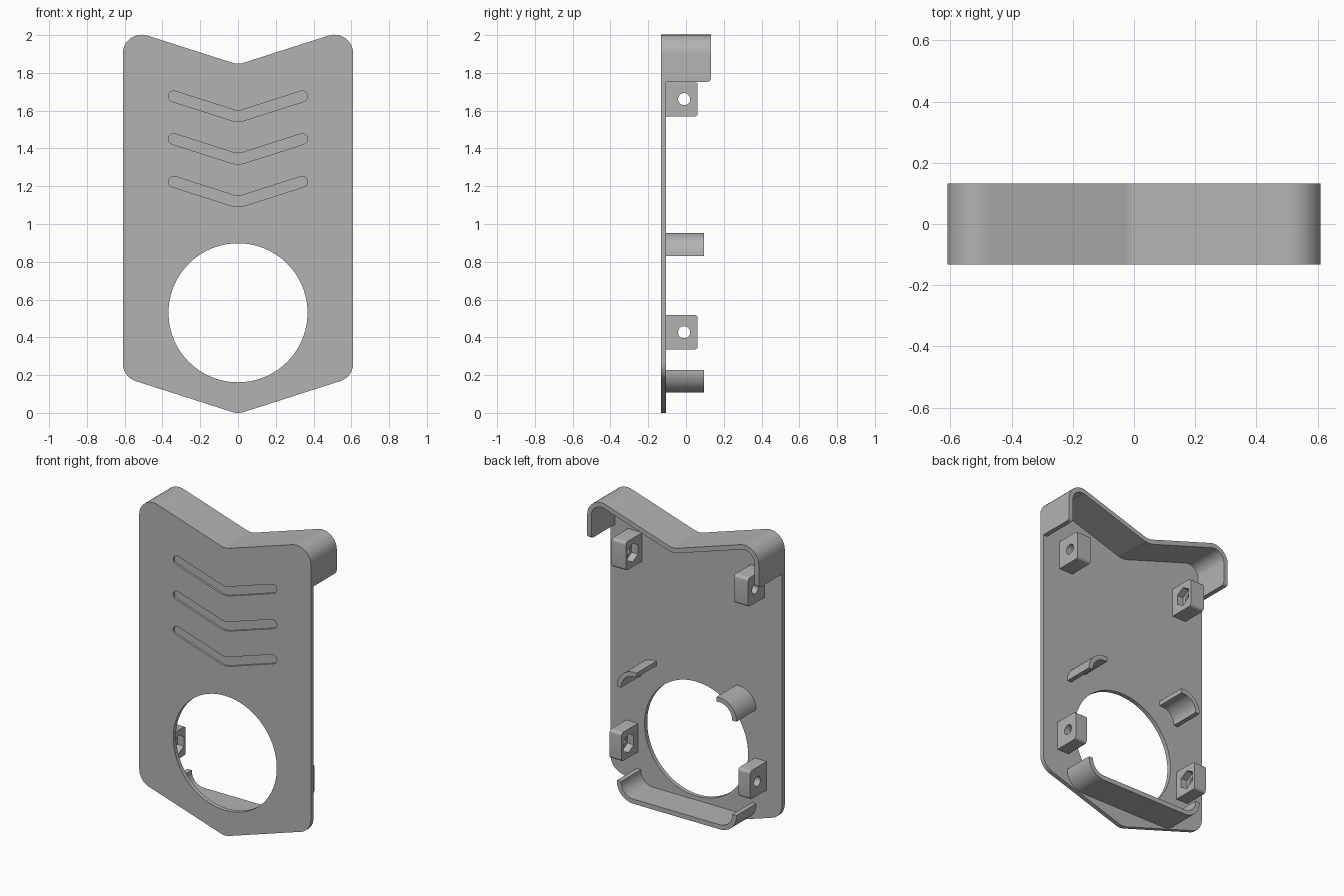
import bpy, bmesh, math
from mathutils import Vector

if "Cube" in bpy.data.objects:
    bpy.data.objects.remove(bpy.data.objects["Cube"])

grey = bpy.data.materials.new("plain_grey")
grey.use_nodes = True
colour = (0.45, 0.45, 0.45, 1)
grey.diffuse_color = colour
grey.node_tree.nodes["Principled BSDF"].inputs["Base Color"].default_value = colour

FRONT, BACK, RIM = -0.132, -0.105, 0.132
SLOPE = 0.32
HALF = 0.61


def rounded(corners, closed=True, steps=10):
    """Fillet each (u, v, radius) corner of a polygon or open path."""
    out, n = [], len(corners)
    for i, (u, v, r) in enumerate(corners):
        p = Vector((u, v))
        if r == 0 or (not closed and i in (0, n - 1)):
            out.append(p)
            continue
        a = (Vector(corners[i - 1][:2]) - p).normalized()
        b = (Vector(corners[(i + 1) % n][:2]) - p).normalized()
        half = a.angle(b) / 2
        t = r / math.tan(half)
        c = p + (a + b).normalized() * r / math.sin(half)
        v0, v1 = p + a * t - c, p + b * t - c
        out += [c + v0.lerp(v1, k / steps).normalized() * r for k in range(steps + 1)]
    return out


def ribbon(path, lo, hi, caps=False):
    """Outline of a strip along a path, between two offsets to its left."""
    left, right = [], []
    for i, p in enumerate(path):
        d = (path[min(i + 1, len(path) - 1)] - path[max(i - 1, 0)]).normalized()
        n = Vector((-d.y, d.x))
        if caps and i in (0, len(path) - 1):
            sign = -1 if i == 0 else 1
            arc = [math.pi / 2 * k / 6 for k in range(7)]
            lefts = [p + n * hi * math.cos(a) + d * sign * hi * math.sin(a) for a in arc]
            rights = [p - n * hi * math.cos(a) + d * sign * hi * math.sin(a) for a in arc[:-1]]
            left += lefts[::sign]
            right += rights[::sign]
        else:
            left.append(p + n * hi)
            right.append(p + n * lo)
    return left + right[::-1]


def prism(name, outline, lo, hi, axis="y"):
    """Extrude an outline along y (outline is x, z) or x (outline is y, z)."""
    bm = bmesh.new()
    place = (lambda p: (p[0], lo, p[1])) if axis == "y" else (lambda p: (lo, p[0], p[1]))
    face = bm.faces.new([bm.verts.new(place(p)) for p in outline])
    grown = bmesh.ops.extrude_face_region(bm, geom=[face])["geom"]
    move = Vector((0, hi - lo, 0)) if axis == "y" else Vector((hi - lo, 0, 0))
    bmesh.ops.translate(bm, vec=move, verts=[g for g in grown if isinstance(g, bmesh.types.BMVert)])
    bmesh.ops.recalc_face_normals(bm, faces=bm.faces)
    mesh = bpy.data.meshes.new(name)
    bm.to_mesh(mesh)
    bm.free()
    mesh.materials.append(grey)
    obj = bpy.data.objects.new(name, mesh)
    bpy.context.collection.objects.link(obj)
    return obj


def cut(obj, cutter):
    mod = obj.modifiers.new("cut", "BOOLEAN")
    mod.operation, mod.solver, mod.object = "DIFFERENCE", "EXACT", cutter
    bpy.context.view_layer.objects.active = obj
    bpy.ops.object.modifier_apply(modifier=mod.name)
    bpy.data.objects.remove(cutter)


def ring(u, v, r, n):
    """Regular polygon with a corner at the top."""
    angles = [math.tau * k / n for k in range(n)]
    return [(u + r * math.sin(a), v + r * math.cos(a)) for a in angles]


# Front plate with notched top and pointed bottom
rise = SLOPE * HALF
low, high = -0.005, 1.844
plate = prism("front_plate", rounded([
    (0, low, 0.1), (HALF, low + rise, 0.1), (HALF, high + rise, 0.1),
    (0, high, 0.1), (-HALF, high + rise, 0.1), (-HALF, low + rise, 0.1)]), FRONT, BACK)

# Round opening and shallow chevron grooves
cut(plate, prism("opening_cutter", ring(0, 0.53, 0.368, 96), -0.3, 0.1))
for i in range(3):
    z = 1.567 - 0.226 * i
    end = 0.34
    path = rounded([(-end, z + SLOPE * end, 0), (0, z, 0.1), (end, z + SLOPE * end, 0)], False)
    cut(plate, prism("groove_cutter", ribbon(path, -0.0285, 0.0285, True), -0.3, FRONT + 0.013))

# Top rim running down both sides
rim_foot = 1.753
path = rounded([(HALF, rim_foot, 0), (HALF, high + rise, 0.1), (0, high, 0.1),
                (-HALF, high + rise, 0.1), (-HALF, rim_foot, 0)], False)
rim = prism("top_rim", ribbon(path, 0, 0.03), BACK, RIM)
bm = bmesh.new()
bm.from_mesh(rim.data)
feet = [e for e in bm.edges
        if all(v.co.y > RIM - 0.001 and v.co.z < rim_foot + 0.001 for v in e.verts)]
bmesh.ops.bevel(bm, geom=feet, offset=0.018, segments=5, profile=0.5, affect="EDGES")
bm.to_mesh(rim.data)
bm.free()

# Mounting lugs: round hole right through, hexagonal nut pocket on the inner side
for level, z, inner, outer in (("upper", 1.661, 0.385, 0.485), ("lower", 0.427, 0.415, 0.5)):
    for side, s in (("left", 1), ("right", -1)):
        h, back = 0.092, 0.062
        lug = prism(f"{level}_{side}_lug", rounded([
            (BACK, z - h, 0), (back, z - h, 0.018), (back, z + h, 0.018), (BACK, z + h, 0)],
            steps=5), s * inner, s * outer, "x")
        cut(lug, prism("hole_cutter", ring(-0.01, z, 0.032, 32), s * 0.3, s * 0.6, "x"))
        cut(lug, prism("nut_cutter", ring(-0.01, z, 0.06, 6),
                       s * 0.3, s * (inner + 0.045), "x"))

# Holder behind the opening: bottom tray and two upper corner clips
w, bottom, top, tip = 0.425, 0.107, 0.953, 0.095
path = rounded([(-w, 0.227, 0), (-w, bottom, 0.115), (w, bottom, 0.115), (w, 0.227, 0)], False)
prism("bottom_tray", ribbon(path, 0, 0.03), BACK, tip)
path = rounded([(w, 0.83, 0), (w, top, 0.12), (0.285, top, 0)], False)
for side, s in (("left", 1), ("right", -1)):
    prism(f"{side}_corner_clip", [(s * p.x, p.y) for p in ribbon(path, 0, 0.03)], BACK, tip)

# Smooth curves, sharp edges
bpy.ops.object.select_all(action="DESELECT")
for obj in bpy.context.collection.objects:
    if obj.type == "MESH":
        obj.select_set(True)
        bpy.context.view_layer.objects.active = obj
bpy.ops.object.shade_smooth_by_angle(angle=math.radians(30))
